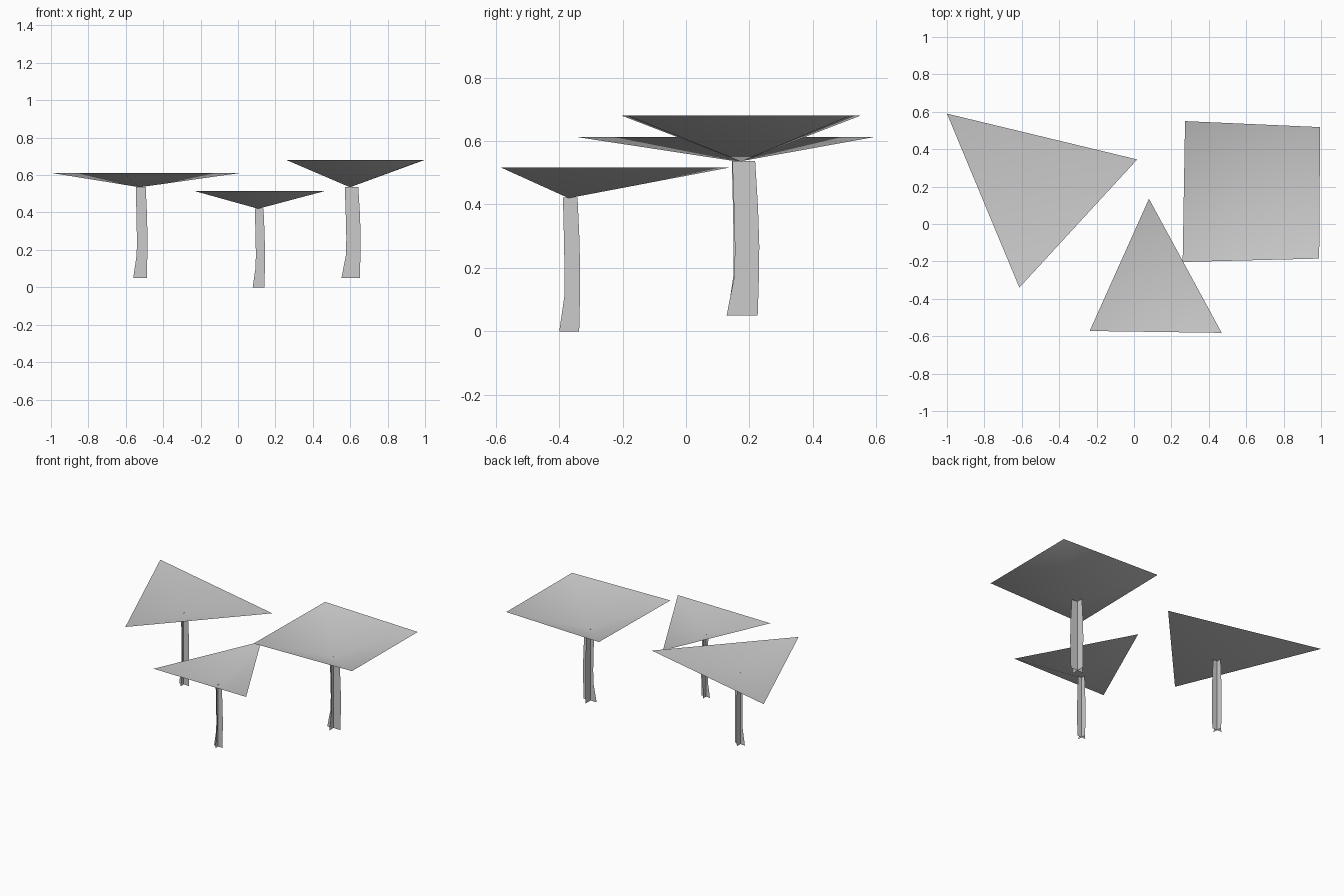
import bpy

if "Cube" in bpy.data.objects:
    bpy.data.objects.remove(bpy.data.objects["Cube"])

# trunk side outline: (height fraction, left offset, right offset) in trunk widths
PROFILE = [(0, -0.46, 0.52), (0.26, -0.21, 0.56), (0.45, -0.20, 0.57),
           (0.7, -0.23, 0.53), (1, -0.28, 0.44)]


def add_mesh(name, verts, faces, smooth=False):
    me = bpy.data.meshes.new(name)
    me.from_pydata(verts, [], faces)
    me.update()
    for p in me.polygons:
        p.use_smooth = smooth
    ob = bpy.data.objects.new(name, me)
    bpy.context.collection.objects.link(ob)
    return ob


def trunk(name, x, y, z0, z1, w):
    # two crossed upright sheets sharing the same bent outline
    verts, faces = [], []
    for dx, dy in ((1, 0), (0, 1)):
        base = len(verts)
        for t, l, r in PROFILE:
            z = z0 + (z1 - z0) * t
            verts += [(x + o * w * dx, y + o * w * dy, z) for o in (l, r)]
        for i in range(len(PROFILE) - 1):
            a = base + 2 * i
            faces.append((a, a + 1, a + 3, a + 2))
    add_mesh(name, verts, faces)


def canopy(name, apex, rim, z):
    # open, shallow upside-down pyramid; rim is counter-clockwise
    n = len(rim)
    verts = [(px, py, z) for px, py in rim] + [apex]
    add_mesh(name, verts, [(i, (i + 1) % n, n) for i in range(n)], smooth=True)


# name, trunk x, y, base z, top z, trunk width, rim z, rim corners
TREES = [
    ("left", -0.526, 0.165, 0.05, 0.537, 0.074, 0.612,
     [(-1.0, 0.59), (-0.613, -0.34), (0.017, 0.345)]),
    ("middle", 0.108, -0.37, 0.0, 0.422, 0.064, 0.516,
     [(0.08, 0.135), (-0.237, -0.572), (0.469, -0.582)]),
    ("right", 0.599, 0.174, 0.05, 0.537, 0.1, 0.68,
     [(0.273, 0.55), (0.26, -0.203), (0.99, -0.185), (0.995, 0.518)]),
]
for name, x, y, z0, z1, w, rz, rim in TREES:
    trunk(name + "_trunk", x, y, z0, z1, w)
    canopy(name + "_canopy", (x, y, z1 - 0.002), rim, rz)
